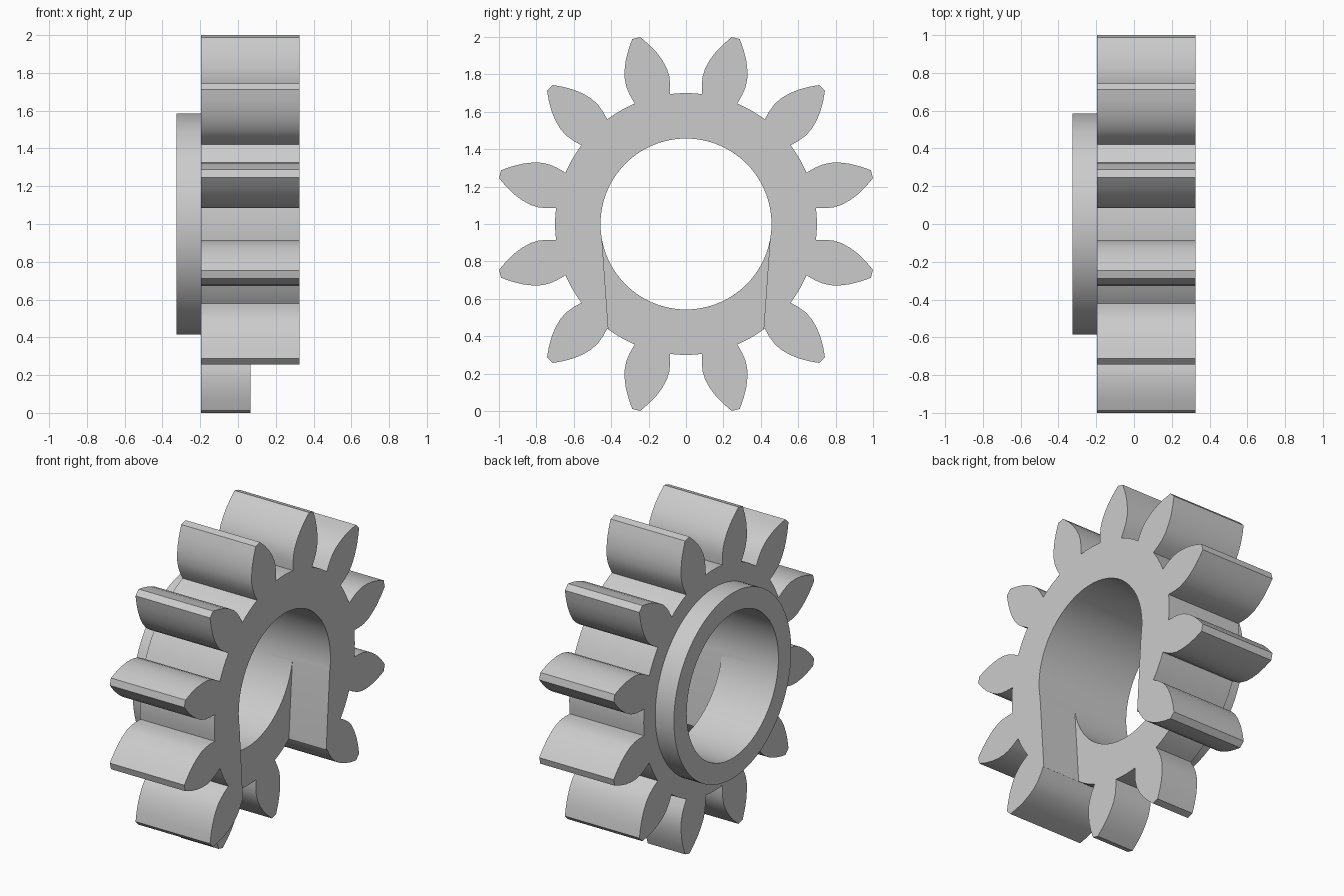
import bpy
import bmesh
from math import sin, cos, pi, atan2, radians

cube = bpy.data.objects.get("Cube")
if cube:
    bpy.data.objects.remove(cube, do_unlink=True)

TEETH = 12
AXIS_Z = 1.0
BACK, FRONT, STEP = -0.195, 0.325, 0.065
ROOT_R, COLLAR_R, BORE_R = 0.70, 0.585, 0.457

grey = bpy.data.materials.new("plain grey")
grey.use_nodes = True
grey.diffuse_color = (0.6, 0.6, 0.6, 1)
grey.node_tree.nodes["Principled BSDF"].inputs["Base Color"].default_value = (0.6, 0.6, 0.6, 1)


def prism(name, outline, x0, x1):
    """Extrude a (y, z) outline along x, centred on the gear axis."""
    bm = bmesh.new()
    face = bm.faces.new([bm.verts.new((x0, y, z + AXIS_Z)) for y, z in outline])
    moved = bmesh.ops.extrude_face_region(bm, geom=[face])["geom"]
    bmesh.ops.translate(bm, vec=(x1 - x0, 0, 0),
                        verts=[v for v in moved if isinstance(v, bmesh.types.BMVert)])
    bmesh.ops.recalc_face_normals(bm, faces=bm.faces)
    mesh = bpy.data.meshes.new(name)
    bm.to_mesh(mesh)
    bm.free()
    mesh.materials.append(grey)
    obj = bpy.data.objects.new(name, mesh)
    bpy.context.collection.objects.link(obj)
    return obj


def circle(radius, count=96):
    return [(radius * sin(2 * pi * i / count), radius * cos(2 * pi * i / count))
            for i in range(count)]


def combine(target, tool, operation):
    """Apply a boolean and discard its tool."""
    bpy.ops.object.select_all(action='DESELECT')
    bpy.context.view_layer.objects.active = target
    target.select_set(True)
    mod = target.modifiers.new(operation.title(), 'BOOLEAN')
    mod.operation = operation
    mod.solver = 'EXACT'
    mod.object = tool
    bpy.ops.object.modifier_apply(modifier=mod.name)
    bpy.data.objects.remove(tool, do_unlink=True)


# Bulging tooth flank: (radial distance, half width)
flank = [(0.693, 0.098), (0.74, 0.111), (0.785, 0.118), (0.83, 0.1165),
         (0.88, 0.104), (0.93, 0.084), (0.98, 0.056), (1.029, 0.022)]
tooth = [(r, -t) for r, t in flank] + [(r, t) for r, t in reversed(flank)]

# Toothed outline with root arcs between the teeth
outline = []
pitch = 2 * pi / TEETH
base_angle = atan2(flank[0][1], flank[0][0])
for k in range(TEETH):
    a = (k + 0.5) * pitch
    outline += [(r * sin(a) + t * cos(a), r * cos(a) - t * sin(a)) for r, t in tooth]
    gap = pitch - 2 * base_angle
    for i in range(1, 4):
        b = a + base_angle + gap * i / 4
        outline.append((ROOT_R * sin(b), ROOT_R * cos(b)))

gear = prism("gear", outline, BACK, FRONT)

# Raised collar on the hub side
combine(gear, prism("collar", circle(COLLAR_R), -0.325, BACK + 0.05), 'UNION')

# Round bore through the whole part
combine(gear, prism("bore_cutter", circle(BORE_R), -0.5, 0.5), 'DIFFERENCE')

# Tapered notch removing the lower teeth over half the width
notch = [(-0.455, 0), (0.455, 0), (0.415, -0.56), (0.38, -1.1), (-0.38, -1.1), (-0.415, -0.56)]
combine(gear, prism("notch_cutter", notch, STEP, 0.5), 'DIFFERENCE')

gear.select_set(True)
bpy.context.view_layer.objects.active = gear
bpy.ops.object.shade_smooth_by_angle(angle=radians(25))
